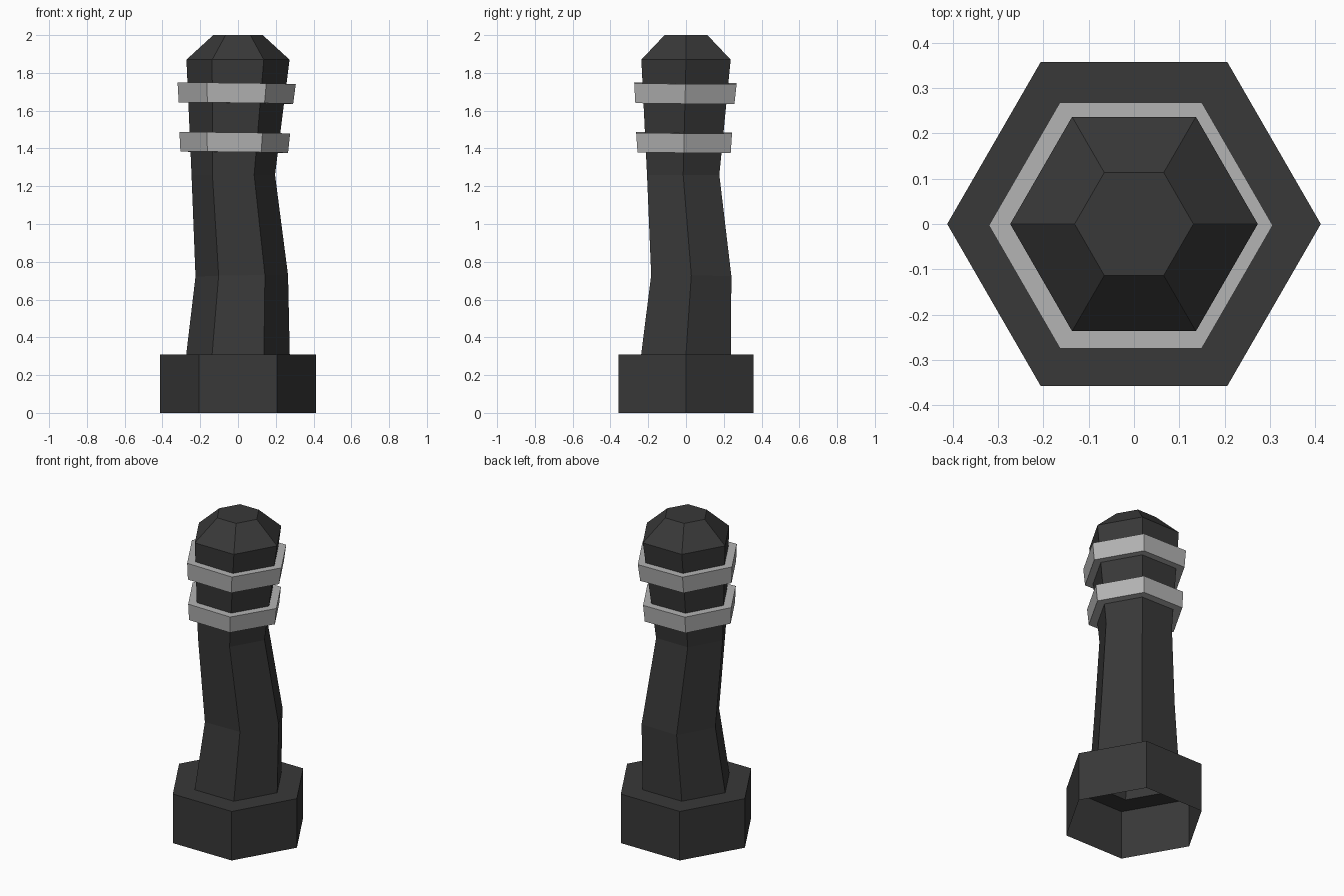
import bpy, bmesh, math
from mathutils import Vector

if "Cube" in bpy.data.objects:
    bpy.data.objects.remove(bpy.data.objects["Cube"])


def material(name, v):
    m = bpy.data.materials.new(name)
    m.diffuse_color = (v, v, v, 1)
    m.use_nodes = True
    m.node_tree.nodes["Principled BSDF"].inputs["Base Color"].default_value = m.diffuse_color
    return m


DARK = material("dark grey", 0.04)
LIGHT = material("light grey", 0.45)


def loft(name, rings, mat, cap_top=False):
    """Hexagonal loft; each ring is (centre x, centre y, z, radius, x slope, y slope)."""
    bm = bmesh.new()
    loops = []
    for cx, cy, z, r, sx, sy in rings:
        loop = []
        for i in range(6):
            a = math.radians(60 * i)
            dx, dy = r * math.cos(a), r * math.sin(a)
            loop.append(bm.verts.new(Vector((cx + dx, cy + dy, z + sx * dx + sy * dy))))
        loops.append(loop)
    for lo, hi in zip(loops, loops[1:]):
        for i in range(6):
            j = (i + 1) % 6
            bm.faces.new((lo[i], lo[j], hi[j], hi[i]))
    if cap_top:
        bm.faces.new(loops[-1])
    me = bpy.data.meshes.new(name)
    bm.to_mesh(me)
    bm.free()
    me.materials.append(mat)
    ob = bpy.data.objects.new(name, me)
    bpy.context.collection.objects.link(ob)
    return ob


# Bent bollard: open-bottomed foot, ledge, crooked post and bevelled cap
loft("bollard_post", [
    (0, 0, 0, 0.412, 0, 0),
    (0, 0, 0.31, 0.412, 0, 0),
    (0, 0, 0.31, 0.274, 0, 0),
    (0.02, 0.028, 0.725, 0.245, 0.015, -0.015),
    (-0.025, -0.015, 1.26, 0.221, 0, 0),
    (0, 0, 1.87, 0.273, 0, 0),
    (0, 0, 2.0, 0.131, 0, 0),
], DARK, cap_top=True)


# Reflective bands: flared hexagonal collars, open where they meet the post
def band(name, low, high, inner_low, inner_high):
    s = (-0.012, -0.006)
    loft(name, [(*low[:3], inner_low, *s), (*low, *s),
                (*high, *s), (*high[:3], inner_high, *s)], LIGHT)


band("lower_band", (-0.02, -0.01, 1.38, 0.285), (-0.017, -0.01, 1.483, 0.293), 0.225, 0.234)
band("upper_band", (-0.011, -0.006, 1.64, 0.303), (-0.007, -0.003, 1.745, 0.313), 0.248, 0.257)
